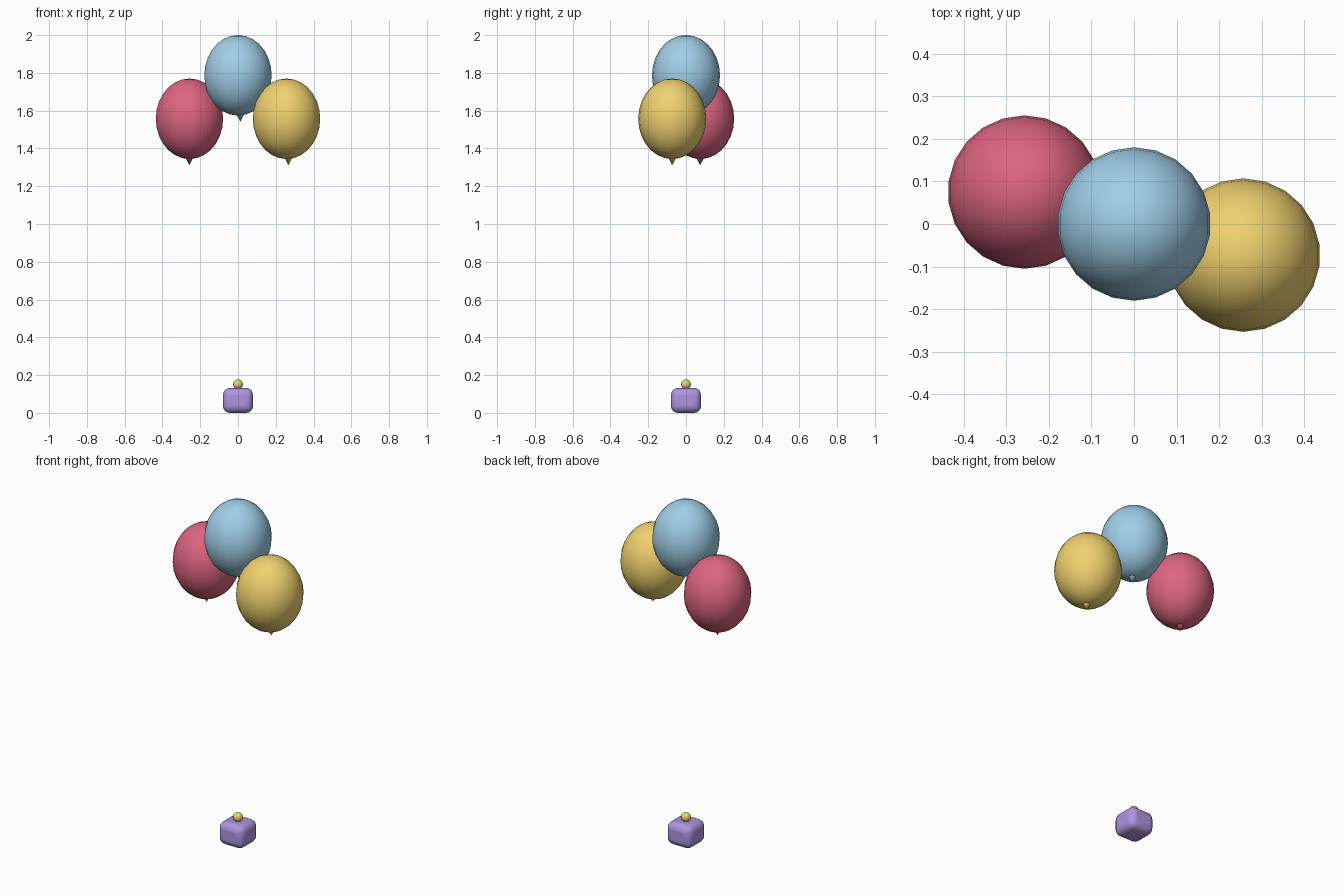
import bpy
import math

if "Cube" in bpy.data.objects:
    bpy.data.objects.remove(bpy.data.objects["Cube"])


def material(name, rgb):
    m = bpy.data.materials.new(name)
    m.diffuse_color = (*rgb, 1)
    m.use_nodes = True
    m.node_tree.nodes["Principled BSDF"].inputs["Base Color"].default_value = m.diffuse_color
    return m


def finish(name, mat, smooth=True):
    ob = bpy.context.object
    ob.name = name
    ob.data.materials.append(mat)
    if smooth:
        bpy.ops.object.shade_smooth_by_angle(angle=math.radians(40))
    return ob


red = material("red", (0.72, 0.13, 0.22))
blue = material("blue", (0.35, 0.62, 0.80))
yellow = material("yellow", (0.87, 0.64, 0.16))
purple = material("purple", (0.42, 0.30, 0.74))


# Balloon: stretched sphere with a small cone knot pointing down
def balloon(label, x, y, top, mat, knot_dx):
    rz = 0.213
    bpy.ops.mesh.primitive_uv_sphere_add(segments=22, ring_count=14, radius=1,
                                         location=(x, y, top - rz))
    ob = bpy.context.object
    ob.scale = (0.18, 0.18, rz)
    bpy.ops.object.transform_apply(location=False, rotation=False, scale=True)
    finish(label + "_balloon", mat)
    bpy.ops.mesh.primitive_cone_add(vertices=10, radius1=0.0, radius2=0.024, depth=0.045,
                                    location=(x + knot_dx, y, top - 0.436))
    finish(label + "_knot", mat)


balloon("red", -0.257, 0.075, 1.77, red, 0.0)
balloon("blue", 0.0, 0.0, 2.0, blue, 0.012)
balloon("yellow", 0.257, -0.073, 1.77, yellow, 0.01)

# Weight: rounded block on the floor
bpy.ops.mesh.primitive_cube_add(size=1, location=(0, 0, 0.066))
block = bpy.context.object
block.scale = (0.16, 0.16, 0.132)
bpy.ops.object.transform_apply(location=False, rotation=False, scale=True)
bevel = block.modifiers.new("round", 'BEVEL')
bevel.width = 0.038
bevel.segments = 4
finish("weight", purple)

# Tie bead on top of the weight
bpy.ops.mesh.primitive_uv_sphere_add(segments=16, ring_count=10, radius=0.026,
                                     location=(0, 0, 0.151))
finish("tie_bead", yellow)
